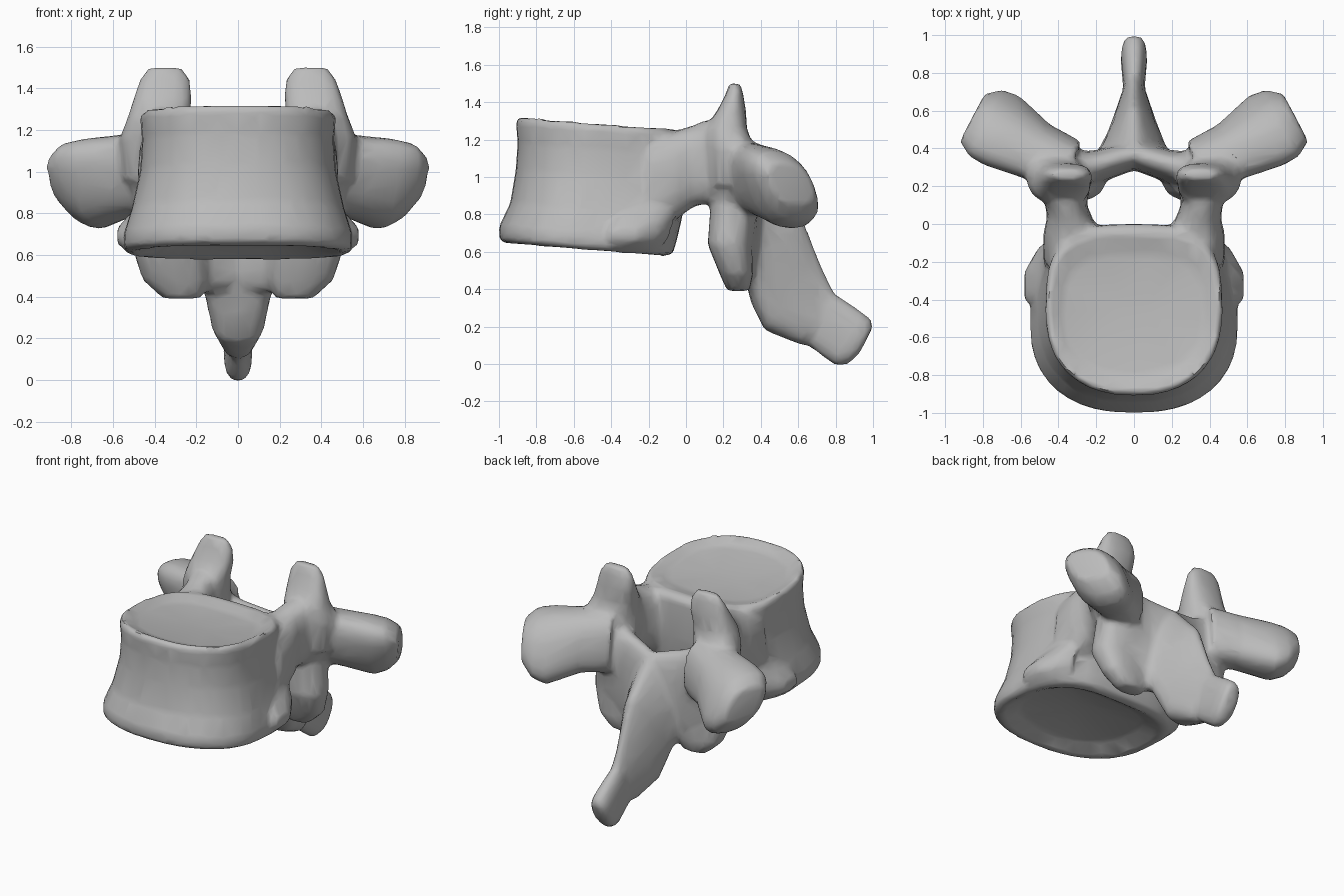
import bpy
import bmesh
from math import cos, sin, pi
from mathutils import Vector

SIDES = 20

default = bpy.data.objects.get("Cube")
if default:
    bpy.data.objects.remove(default)

bone = bpy.data.materials.new("bone grey")
bone.use_nodes = True
GREY = (0.5, 0.5, 0.5, 1)
bone.diffuse_color = GREY
bone.node_tree.nodes["Principled BSDF"].inputs["Base Color"].default_value = GREY

bm = bmesh.new()


def power(value, exponent):
    return abs(value) ** exponent * (1 if value >= 0 else -1)


def skin(rings):
    """Closed skin over a row of equal rings."""
    rows = [[bm.verts.new(p) for p in ring] for ring in rings]
    for low, high in zip(rows, rows[1:]):
        for i in range(len(low)):
            j = (i + 1) % len(low)
            bm.faces.new((low[i], low[j], high[j], high[i]))
    bm.faces.new(rows[0][::-1])
    bm.faces.new(rows[-1])


def loft(direction, sections, mirrored=True, taper=0):
    """Each section is an oval: both ends of one axis, and the half width."""
    for side in ((1, -1) if mirrored else (1,)):
        rings = []
        for start, end, width in sections:
            a, b = Vector(start), Vector(end)
            middle, half = (a + b) / 2, (b - a) / 2
            across = Vector(direction).normalized() * width
            ring = []
            for k in range(SIDES):
                t = 2 * pi * k / SIDES
                spread = power(sin(t), 0.8) * (1 - taper * cos(t))
                p = middle + half * power(cos(t), 0.8) + across * spread
                ring.append((p.x * side, p.y, p.z))
            rings.append(ring)
        skin(rings)


def body_ring(z, half_width, front, back):
    """Rounded in front, squarer at the back, tilted slightly forward."""
    middle, depth = (front + back) / 2, (back - front) / 2
    ring = []
    for k in range(2 * SIDES):
        t = pi * k / SIDES
        e = 0.65 if sin(t) > 0 else 0.85
        x = half_width * power(cos(t), e)
        y = middle + depth * power(sin(t), e)
        ring.append((x, y, z - 0.08 * (y + 0.45)))
    return ring


# Drum-shaped body with a waist and dished ends
skin([body_ring(*r) for r in (
    (0.69, 0.1, -0.6, -0.4), (0.66, 0.38, -0.85, -0.22),
    (0.6, 0.5, -0.95, -0.12), (0.62, 0.55, -1.0, -0.07),
    (0.69, 0.55, -1.0, -0.05), (0.82, 0.51, -0.94, -0.02),
    (1.0, 0.47, -0.91, 0), (1.15, 0.46, -0.9, 0),
    (1.26, 0.47, -0.91, 0), (1.29, 0.45, -0.89, -0.04),
    (1.25, 0.38, -0.8, -0.16), (1.24, 0.1, -0.5, -0.4))])

# Rib facets low on the sides of the body
loft((0, 1, 0), (
    ((0.42, -0.25, 0.6), (0.42, -0.22, 0.95), 0.18),
    ((0.52, -0.3, 0.62), (0.5, -0.26, 0.82), 0.15),
    ((0.58, -0.33, 0.65), (0.58, -0.33, 0.73), 0.08)))

# Pedicles joining the body to the arch
loft((1, 0, 0), (
    ((0.36, -0.22, 0.72), (0.36, -0.2, 1.2), 0.12),
    ((0.33, -0.04, 0.78), (0.33, -0.05, 1.25), 0.15),
    ((0.34, 0.04, 0.84), (0.34, 0.02, 1.27), 0.12),
    ((0.36, 0.12, 0.86), (0.36, 0.09, 1.3), 0.11),
    ((0.38, 0.25, 0.8), (0.37, 0.22, 1.3), 0.15)))

# Upper joint processes
loft((0, 1, 0), (
    ((0.24, 0.24, 0.95), (0.55, 0.26, 0.95), 0.13),
    ((0.24, 0.21, 1.16), (0.57, 0.25, 1.16), 0.13),
    ((0.23, 0.21, 1.26), (0.53, 0.22, 1.26), 0.11),
    ((0.22, 0.25, 1.36), (0.5, 0.24, 1.36), 0.075),
    ((0.23, 0.26, 1.45), (0.47, 0.26, 1.45), 0.045),
    ((0.27, 0.26, 1.5), (0.43, 0.26, 1.5), 0.03)))

# Side processes, leaning back at the bottom
loft((-0.46, 0.88, 0), (
    ((0.34, 0.34, 0.8), (0.34, 0.3, 1.2), 0.13),
    ((0.5, 0.42, 0.79), (0.53, 0.35, 1.18), 0.15),
    ((0.67, 0.57, 0.72), (0.73, 0.42, 1.16), 0.18),
    ((0.75, 0.61, 0.76), (0.82, 0.46, 1.14), 0.17),
    ((0.83, 0.61, 0.85), (0.88, 0.52, 1.08), 0.13)))

# Laminae closing the arch
loft((0, 1, 0), (
    ((0, 0.36, 0.42), (0, 0.37, 1.03), 0.08),
    ((0.2, 0.29, 0.42), (0.2, 0.31, 1.08), 0.09),
    ((0.38, 0.23, 0.48), (0.38, 0.28, 1.14), 0.12)))

# Lower joint processes
loft((0, 1, 0), (
    ((0.2, 0.25, 0.9), (0.48, 0.26, 0.9), 0.12),
    ((0.15, 0.24, 0.64), (0.51, 0.23, 0.64), 0.12),
    ((0.14, 0.27, 0.48), (0.46, 0.27, 0.48), 0.09),
    ((0.18, 0.28, 0.39), (0.36, 0.28, 0.39), 0.06)))

# Rear spine sloping down, broad below and thin along the top
loft((1, 0, 0), (
    ((0, 0.32, 0.44), (0, 0.4, 1.02), 0.19),
    ((0, 0.35, 0.32), (0, 0.62, 0.79), 0.14),
    ((0, 0.42, 0.18), (0, 0.71, 0.56), 0.11),
    ((0, 0.62, 0.1), (0, 0.8, 0.37), 0.06)), mirrored=False, taper=0.6)
loft((1, 0, 0), (
    ((0, 0.5, 0.2), (0, 0.7, 0.55), 0.05),
    ((0, 0.62, 0.12), (0, 0.79, 0.38), 0.055),
    ((0, 0.8, -0.01), (0, 0.94, 0.28), 0.07),
    ((0, 0.87, 0), (0, 0.99, 0.24), 0.065),
    ((0, 0.93, 0.06), (0, 1.0, 0.2), 0.05)), mirrored=False)

bmesh.ops.recalc_face_normals(bm, faces=bm.faces)
mesh = bpy.data.meshes.new("spinal_bone")
bm.to_mesh(mesh)
bm.free()
obj = bpy.data.objects.new("spinal_bone", mesh)
bpy.context.collection.objects.link(obj)
mesh.materials.append(bone)

# Fuse the parts into one soft, lightly faceted surface
fuse = obj.modifiers.new("fuse", "REMESH")
fuse.mode = "VOXEL"
fuse.voxel_size = 0.018
fuse.use_smooth_shade = True
soften = obj.modifiers.new("soften", "SMOOTH")
soften.factor = 0.5
soften.iterations = 8
simplify = obj.modifiers.new("simplify", "DECIMATE")
simplify.ratio = 0.1

bpy.context.view_layer.objects.active = obj
obj.select_set(True)
for name in [m.name for m in obj.modifiers]:
    bpy.ops.object.modifier_apply(modifier=name)
bpy.ops.object.shade_smooth_by_angle(angle=0.7)
